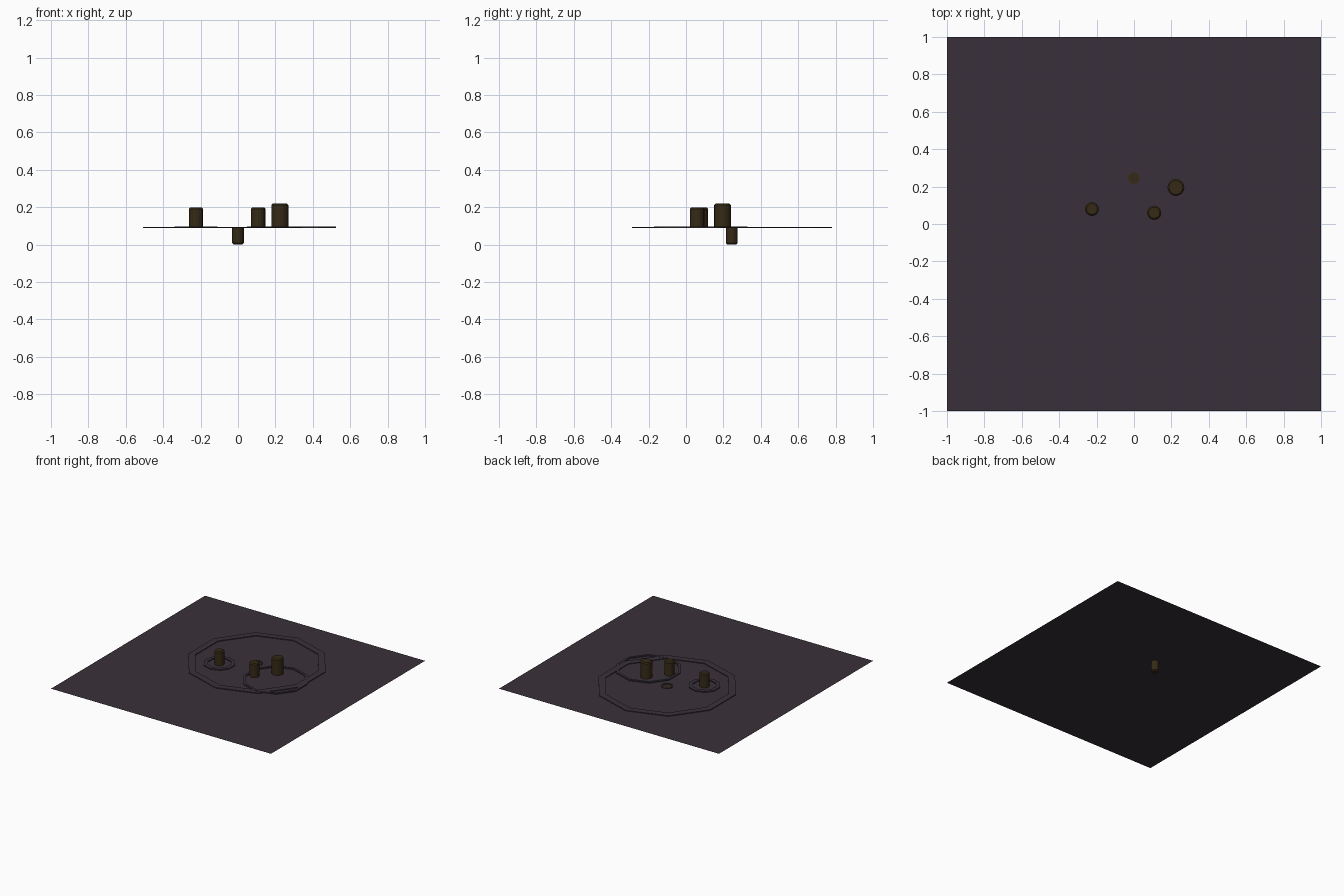
import bpy, bmesh, math

if "Cube" in bpy.data.objects:
    bpy.data.objects.remove(bpy.data.objects["Cube"])


def material(name, rgb):
    m = bpy.data.materials.new(name)
    m.diffuse_color = (*rgb, 1)
    m.use_nodes = True
    m.node_tree.nodes["Principled BSDF"].inputs["Base Color"].default_value = m.diffuse_color
    return m


SLATE = material("dark slate", (0.041, 0.030, 0.042))
BRONZE = material("dark bronze", (0.036, 0.023, 0.008))
GROUND = 0.088


def finish(name, bm, mat):
    me = bpy.data.meshes.new(name)
    bm.to_mesh(me)
    bm.free()
    me.materials.append(mat)
    ob = bpy.data.objects.new(name, me)
    bpy.context.collection.objects.link(ob)
    return ob


def lathe(name, x, y, profile, sides, mat, closed=False):
    """Spin an (r, z) profile about a vertical axis, one vertex facing +y."""
    bm = bmesh.new()
    rings = []
    for r, z in profile:
        rings.append([bm.verts.new((x + r * math.sin(2 * math.pi * i / sides),
                                    y + r * math.cos(2 * math.pi * i / sides), z))
                      for i in range(sides)])
    pairs = list(zip(rings, rings[1:]))
    if closed:
        pairs.append((rings[-1], rings[0]))
    else:
        bm.faces.new(rings[0])
        bm.faces.new(rings[-1])
    for a, b in pairs:
        for i in range(sides):
            j = (i + 1) % sides
            bm.faces.new((a[i], a[j], b[j], b[i]))
    bmesh.ops.recalc_face_normals(bm, faces=bm.faces)
    return finish(name, bm, mat)


def peg(name, x, y, r, z0, z1, flip=False):
    c = 0.008
    if flip:
        prof = [(r - c, z0), (r, z0 + c), (r, z1)]
    else:
        prof = [(r, z0), (r, z1 - c), (r - c, z1)]
    lathe(name, x, y, prof, 16, BRONZE)


def band(name, x, y, r_in, r_out, top):
    prof = [(r_in, GROUND - 0.0), (r_out, GROUND), (r_out, top), (r_in, top)]
    lathe(name, x, y, prof, 10, SLATE, closed=True)


# flat square sheet
bm = bmesh.new()
bm.faces.new([bm.verts.new((x, y, GROUND))
              for x, y in ((-1, -1), (1, -1), (1, 1), (-1, 1))])
finish("ground_sheet", bm, SLATE)

# low ten-sided rings raised from the sheet
band("large_ring", 0, 0.245, 0.48, 0.535, 0.094)
band("medium_ring", 0.285, 0.08, 0.23, 0.25, 0.096)
band("small_ring", -0.225, 0.08, 0.09, 0.121, 0.096)
band("centre_ring", 0, 0.245, 0.035, 0.047, 0.093)

# standing pegs and the peg hanging below the sheet
peg("left_peg", -0.225, 0.08, 0.037, GROUND, 0.20)
peg("middle_peg", 0.108, 0.06, 0.038, GROUND, 0.20)
peg("right_peg", 0.224, 0.195, 0.045, GROUND, 0.22)
peg("lower_peg", 0, 0.245, 0.031, 0.0, 0.090, flip=True)
